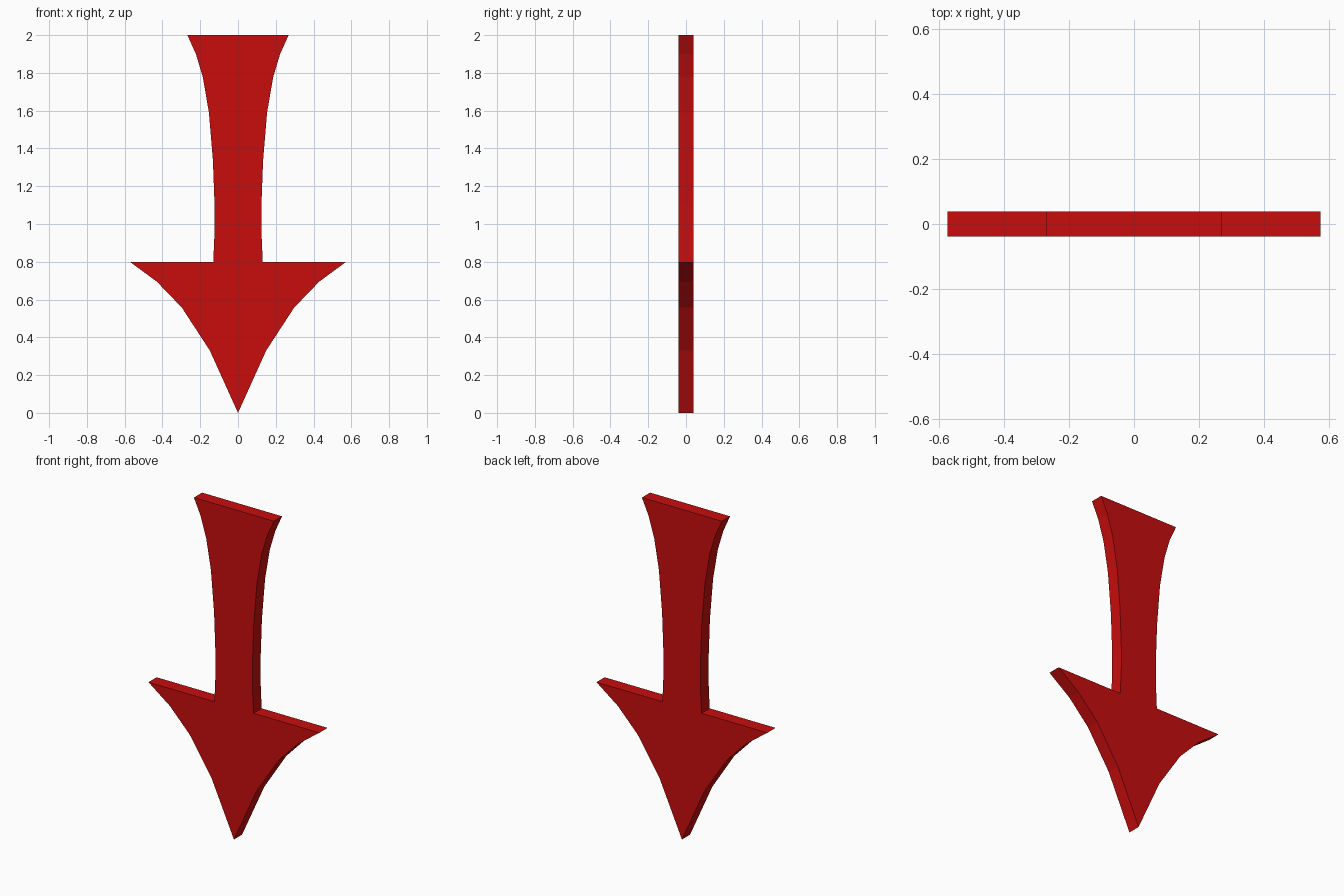
import bpy, bmesh

if "Cube" in bpy.data.objects:
    bpy.data.objects.remove(bpy.data.objects["Cube"])

HALF_THICKNESS = 0.039

red = bpy.data.materials.new("red")
red.diffuse_color = (0.58, 0.004, 0.004, 1.0)
red.use_nodes = True
red.node_tree.nodes["Principled BSDF"].inputs["Base Color"].default_value = red.diffuse_color

# Right-hand outline (x, z) from the tip up to the flared tail
tip = (0.0, 0.0)
head_curve = [(0.149, 0.33), (0.297, 0.557), (0.43, 0.695), (0.573, 0.80)]
shaft_curve = [(0.131, 0.80), (0.124, 0.96), (0.124, 1.10), (0.133, 1.34),
               (0.154, 1.59), (0.186, 1.777), (0.223, 1.90), (0.268, 2.0)]
right = head_curve + shaft_curve
outline = [tip] + right + [(-x, z) for x, z in reversed(right)]

# Flat arrow plate: outline face extruded through its thickness
bm = bmesh.new()
front = bm.faces.new([bm.verts.new((x, -HALF_THICKNESS, z)) for x, z in outline])
ext = bmesh.ops.extrude_face_region(bm, geom=[front], use_keep_orig=True)
moved = [v for v in ext["geom"] if isinstance(v, bmesh.types.BMVert)]
bmesh.ops.translate(bm, verts=moved, vec=(0, 2 * HALF_THICKNESS, 0))
bmesh.ops.recalc_face_normals(bm, faces=bm.faces)

mesh = bpy.data.meshes.new("down_arrow")
bm.to_mesh(mesh)
bm.free()
mesh.materials.append(red)
arrow = bpy.data.objects.new("down_arrow", mesh)
bpy.context.collection.objects.link(arrow)
